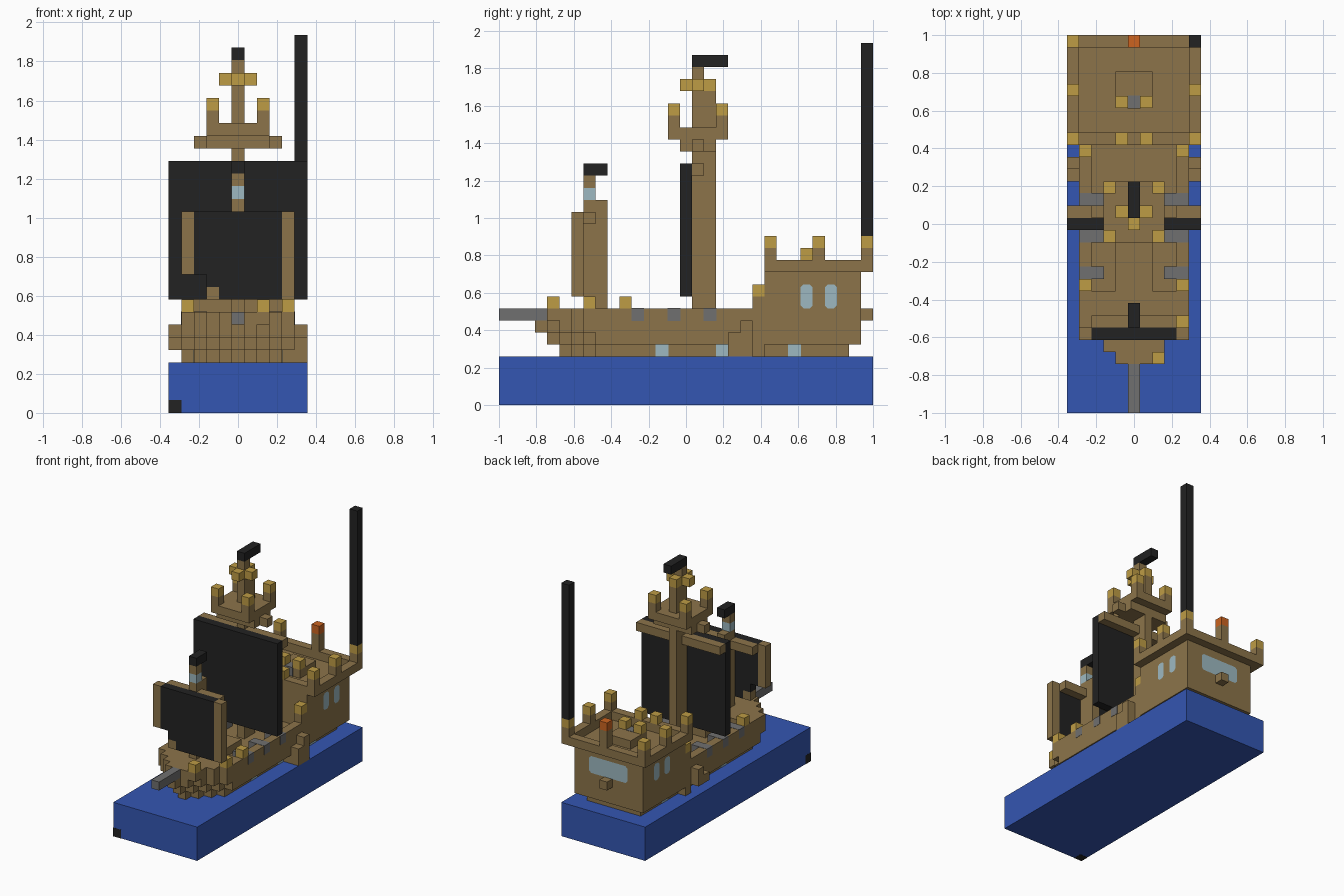
import bpy
import bmesh
from mathutils import Matrix, Vector

cube = bpy.data.objects.get("Cube")
if cube:
    bpy.data.objects.remove(cube, do_unlink=True)

UNIT = 2 / 31  # edge of one building block


def material(name, hex_code):
    rgb = [int(hex_code[n:n + 2], 16) / 255 for n in (0, 2, 4)]
    lin = [c / 12.92 if c < 0.04 else ((c + 0.055) / 1.055) ** 2.4 for c in rgb]
    mat = bpy.data.materials.new(name)
    mat.use_nodes = True
    mat.diffuse_color = (*lin, 1)
    mat.node_tree.nodes["Principled BSDF"].inputs["Base Color"].default_value = (*lin, 1)
    return mat


wood = material("wood brown", "8C744A")
gold = material("gold", "BE9C45")
blue = material("sea blue", "3456B2")
black = material("black", "222222")
grey = material("iron grey", "707070")
glass = material("pale glass", "9DB9C1")
orange = material("lantern orange", "CC6420")


def part(name, mat, *boxes, mirror=False, grow=0.0):
    """Each box is (x range, y range, z range) in whole blocks, ends included."""
    bm = bmesh.new()
    boxes = list(boxes)
    if mirror:
        boxes += [((-b[0][1], -b[0][0]), b[1], b[2]) for b in boxes]
    for xs, ys, zs in boxes:
        low = Vector((xs[0] - 0.5, ys[0] - 15.5, zs[0])) * UNIT
        high = Vector((xs[1] + 0.5, ys[1] - 14.5, zs[1] + 1)) * UNIT
        size = high - low + Vector((grow, grow, grow)) * 2
        bmesh.ops.create_cube(bm, size=1, matrix=Matrix.Translation((low + high) / 2)
                              @ Matrix.Diagonal((*size, 1)))
    mesh = bpy.data.meshes.new(name)
    bm.to_mesh(mesh)
    bm.free()
    mesh.materials.append(mat)
    obj = bpy.data.objects.new(name, mesh)
    bpy.context.collection.objects.link(obj)
    return obj


def at(*cells):
    """Single blocks."""
    return [tuple((c, c) for c in cell) for cell in cells]


def window(name, centre, width, height, side):
    """Thin pane with clipped corners, facing along +-x or +y."""
    w, h, c = width * UNIT / 2, height * UNIT / 2, UNIT * 0.25
    outline = []
    for sx, sz in ((1, 1), (-1, 1), (-1, -1), (1, -1)):
        pair = [(sx * w, sz * (h - c)), (sx * (w - c), sz * h)]
        outline += pair if sx * sz > 0 else pair[::-1]
    mid = Vector((centre[0], centre[1] - 15.5, centre[2])) * UNIT
    bm = bmesh.new()
    verts = []
    for a, b in outline:
        offset = Vector((side * 0.004, a, b)) if side else Vector((a, 0.004, b))
        verts.append(bm.verts.new(mid + offset))
    face = bm.faces.new(verts)
    face.normal_update()
    out = Vector((side, 0, 0)) if side else Vector((0, 1, 0))
    if face.normal.dot(out) < 0:
        face.normal_flip()
    mesh = bpy.data.meshes.new(name)
    bm.to_mesh(mesh)
    bm.free()
    mesh.materials.append(glass)
    bpy.context.collection.objects.link(bpy.data.objects.new(name, mesh))


# Sea block with its dark corner
part("sea", blue, ((-5, 5), (0, 30), (0, 3)))
part("sea_corner", black, *at((-5, 0, 0)), grow=0.001)

# Stepped bow: each layer widens one block per row
bow = []
for layer, start in ((4, 5), (5, 4), (6, 3)):
    for row in range(start, 8):
        half = row - start
        bow.append(((-half, half), (row, row), (layer, layer)))
bow += [((-1, 2), (4, 4), (7, 7)), ((-2, 2), (5, 5), (7, 7)), ((-3, 3), (6, 6), (7, 7))]
part("bow", wood, *bow)
part("bowsprit", grey, ((0, 0), (0, 3), (7, 7)))

# Hull, recessed deck and bulwarks
part("hull", wood, ((-3, 3), (8, 28), (4, 4)), ((-4, 4), (8, 29), (5, 6)))
part("foredeck", wood, ((-4, 4), (7, 9), (7, 7)))
part("bulwark", wood, ((4, 4), (10, 21), (7, 7)), mirror=True)
part("deck_hatch", wood, ((-1, 1), (10, 13), (7, 7)))
part("cannon", grey, *[((3, 4), (j, j), (7, 7)) for j in (11, 14, 17)],
     mirror=True, grow=0.002)
part("porthole", glass, *at((3, 13, 4), (3, 18, 4), (3, 24, 4)), mirror=True, grow=0.002)
part("left_side_fin", wood, ((4, 5), (19, 19), (4, 5)), ((4, 5), (20, 20), (4, 6)))
part("right_side_fin", wood, *at((-5, 19, 5)), ((-5, -5), (20, 20), (5, 6)))
part("rail_posts", gold, *at((2, 4, 8), (4, 7, 8), (4, 10, 8), (-4, 10, 8)))

# Stern castle
part("stern_castle", wood, ((-4, 4), (22, 29), (7, 10)), *at((0, 30, 7)))
part("castle_stair", wood, ((4, 4), (21, 21), (4, 8)), mirror=True)
part("stair_post", gold, *at((4, 21, 9)), mirror=True)
part("castle_rim", wood, ((-5, 5), (30, 30), (11, 11)), ((-5, 5), (22, 22), (11, 11)),
     ((5, 5), (23, 29), (11, 11)), ((-5, -5), (23, 29), (11, 11)))
part("helm_base", wood, ((-1, 1), (25, 27), (11, 11)))
part("helm", grey, *at((0, 25, 11)), grow=0.002)
part("helm_post", gold, *at((1, 25, 12), (1, 22, 12)), mirror=True)
part("rim_post", wood, *at((5, 22, 12), (5, 26, 12), (5, 30, 12)), mirror=True)
part("rim_post_cap", gold, *at((5, 22, 13), (5, 26, 13), (5, 30, 13)), mirror=True)
part("lantern_post", wood, ((0, 0), (30, 30), (12, 13)))
part("lantern", orange, *at((0, 30, 14)))
part("flag_pole", black, ((5, 5), (30, 30), (14, 29)))
for side in (1, -1):
    for row in (25, 27):
        window("side_window", (side * 4.5, row + 0.5, 9), 1, 2, side)
window("stern_window", (0, 30, 9), 5, 2, 0)

# Fore mast and its torn sail
part("fore_mast", wood, ((0, 0), (7, 8), (8, 16)), *at((0, 7, 18)))
part("fore_mast_lamp", glass, *at((0, 7, 17)))
part("fore_pennant", black, ((0, 0), (7, 8), (19, 19)))
part("fore_yard", wood, ((-3, 3), (7, 7), (15, 15)))
part("fore_sail", black, ((-1, 3), (6, 6), (9, 15)), ((-2, -2), (6, 6), (10, 15)),
     ((-3, -3), (6, 6), (11, 15)))
part("fore_sail_border", wood, ((4, 4), (6, 6), (9, 15)), ((-4, -4), (6, 6), (11, 15)),
     *at((-2, 6, 9)))

# Main mast, sail and lookout
part("main_mast", wood, ((0, 0), (16, 17), (7, 25)), ((0, 0), (16, 16), (26, 27)))
part("main_sail", black, ((-5, 5), (15, 15), (9, 19)))
part("main_yard", wood, ((-5, 5), (16, 16), (19, 19)))
part("lookout", wood, ((-2, 2), (15, 17), (21, 21)), ((-3, 3), (16, 16), (21, 21)),
     ((-2, 2), (14, 18), (22, 22)))
part("lookout_post", wood, *at((2, 14, 23), (2, 18, 23)), mirror=True)
part("lookout_post_cap", gold, *at((2, 14, 24), (2, 18, 24)), mirror=True)
part("mast_crown", gold, *at((1, 16, 26), (-1, 16, 26), (0, 15, 26), (0, 17, 26)))
part("main_pennant", black, ((0, 0), (16, 18), (28, 28)))
